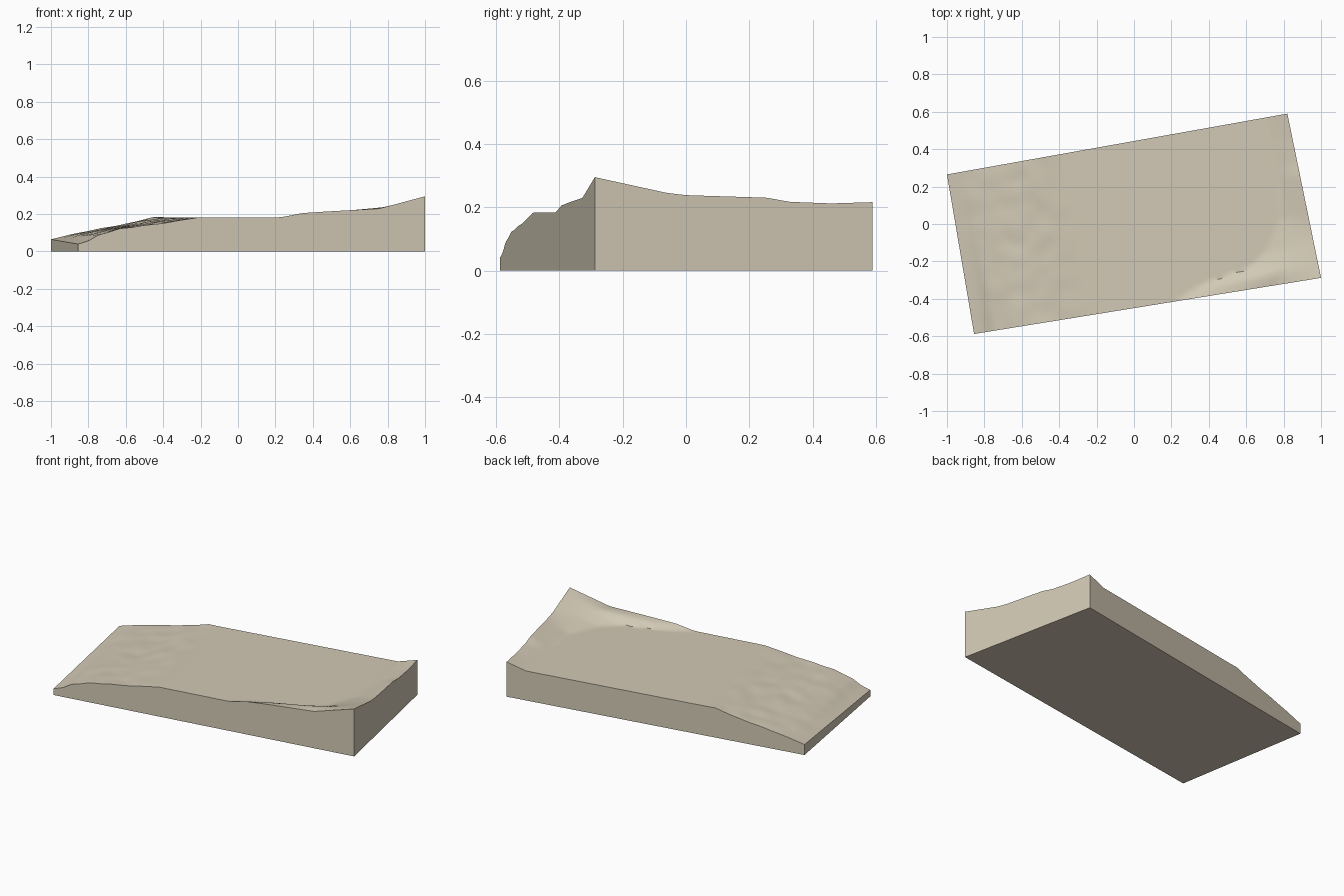
import bpy, bmesh, math
from mathutils import Vector, noise

if "Cube" in bpy.data.objects:
    bpy.data.objects.remove(bpy.data.objects["Cube"])

NU, NV = 90, 44
PLATEAU = 0.183
# Footprint corners
FL, FR = Vector((-0.855, -0.588)), Vector((1.0, -0.288))
BL, BR = Vector((-1.0, 0.265)), Vector((0.82, 0.59))

# Profiles as (position, value) points
FRONT_SLOPE = [(0, .04), (.03, .056), (.06, .09), (.12, .122), (.2, .14),
               (.28, .162), (.35, PLATEAU)]
BACK_SLOPE = [(0, .065), (.055, .09), (.21, .145), (.3, PLATEAU)]
RIGHT_EDGE = [(0, .295), (.26, .245), (.33, .238), (.62, .23), (.7, .217),
              (.85, .212), (1, .216)]
RISE_START = [(0, .585), (.06, .645), (.12, .8), (.2, .86), (.38, .92),
              (.6, .935), (1, .935)]
FRONT_RISE = [(0, 0), (.15, .2), (.33, .28), (.68, .41), (1, 1)]


def interp(points, t):
    for (a, p), (b, q) in zip(points, points[1:]):
        if t <= b:
            return p + (q - p) * (t - a) / (b - a)
    return points[-1][1]


def height(u, v):
    z = interp(FRONT_SLOPE, u) * (1 - v) + interp(BACK_SLOPE, u) * v
    # Slight unevenness on the worn slope
    if u < .35:
        fade = math.sin(math.pi * u / .35)
        z += .005 * fade * noise.noise(Vector((u * 18, v * 9, 0)))
    # Raised right-hand bank
    start = interp(RISE_START, v)
    if u > start:
        t = (u - start) / (1 - start)
        k = max(0, 1 - v / .12)
        rise = interp(FRONT_RISE, t) * k + t * (1 - k)
        z += (interp(RIGHT_EDGE, v) - PLATEAU) * rise
    return z


bm = bmesh.new()
# Sculpted top surface
grid = []
for j in range(NV + 1):
    v = j / NV
    row = []
    for i in range(NU + 1):
        u = i / NU
        p = FL.lerp(FR, u).lerp(BL.lerp(BR, u), v)
        row.append(bm.verts.new((p.x, p.y, height(u, v))))
    grid.append(row)
for j in range(NV):
    for i in range(NU):
        bm.faces.new((grid[j][i], grid[j][i + 1],
                      grid[j + 1][i + 1], grid[j + 1][i]))

# Straight side walls and flat base
rim = (grid[0][:-1] + [r[-1] for r in grid[:-1]]
       + grid[-1][:0:-1] + [r[0] for r in grid[:0:-1]])
foot = [bm.verts.new((p.co.x, p.co.y, 0)) for p in rim]
for k in range(len(rim)):
    n = (k + 1) % len(rim)
    bm.faces.new((rim[n], rim[k], foot[k], foot[n]))
bm.faces.new(foot[::-1])
bmesh.ops.recalc_face_normals(bm, faces=bm.faces)

mesh = bpy.data.meshes.new("terrain_block")
bm.to_mesh(mesh)
bm.free()
block = bpy.data.objects.new("terrain_block", mesh)
bpy.context.collection.objects.link(block)

sand = bpy.data.materials.new("sandy_beige")
sand.diffuse_color = (.645, .584, .462, 1)
sand.use_nodes = True
sand.node_tree.nodes["Principled BSDF"].inputs["Base Color"].default_value = sand.diffuse_color
mesh.materials.append(sand)

bpy.context.view_layer.objects.active = block
block.select_set(True)
bpy.ops.object.shade_smooth_by_angle(angle=math.radians(30))
